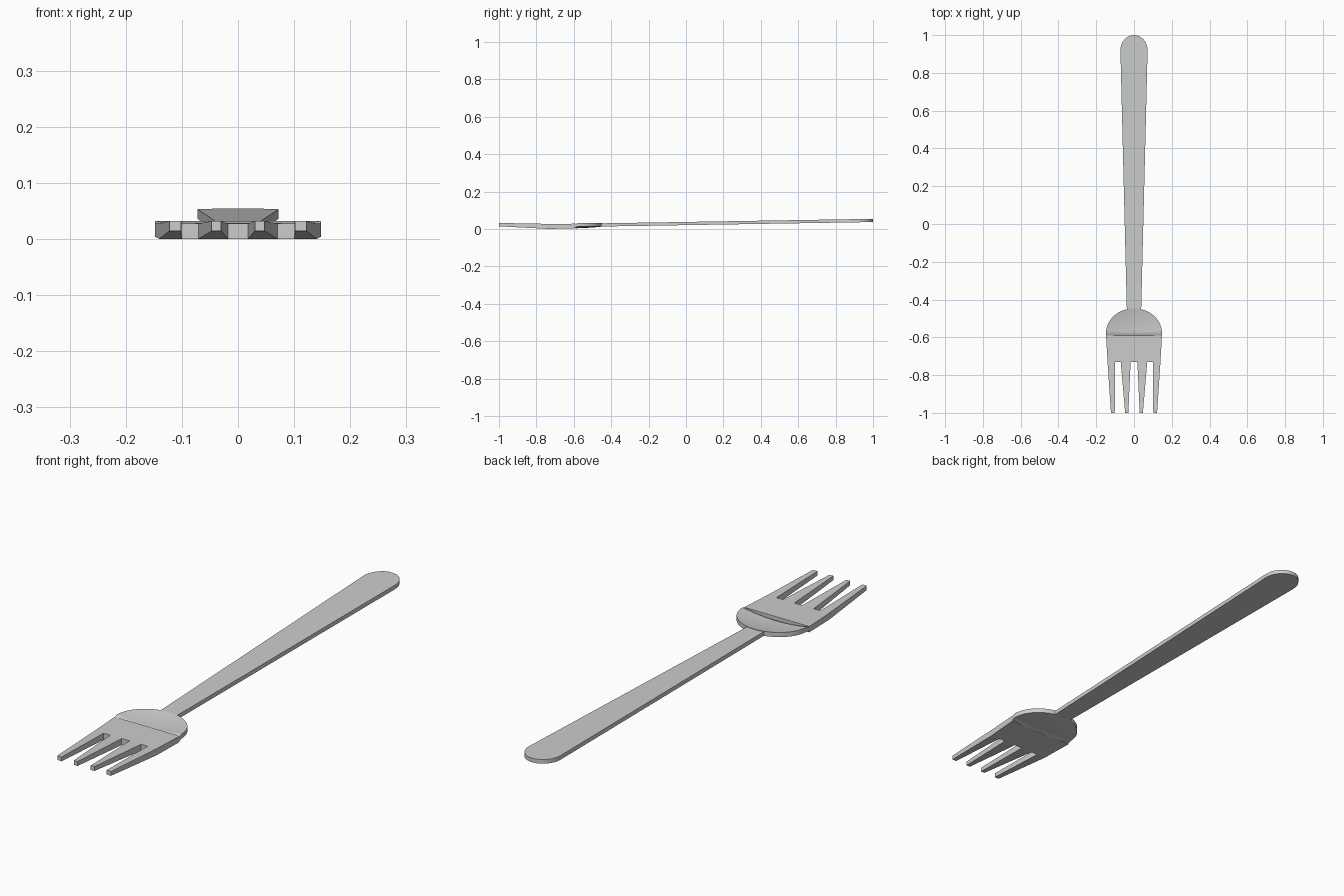
import bpy, bmesh, math

if "Cube" in bpy.data.objects:
    bpy.data.objects.remove(bpy.data.objects["Cube"])

steel = bpy.data.materials.new("light grey steel")
steel.diffuse_color = (0.6, 0.61, 0.6, 1)
steel.use_nodes = True
steel.node_tree.nodes["Principled BSDF"].inputs["Base Color"].default_value = steel.diffuse_color


def slab(name, polys, top, bottom, smooth=None):
    """Solid between two height functions over a set of flat polygons."""
    bm = bmesh.new()
    verts, use = {}, {}

    def pair(p):
        k = (round(p[0], 5), round(p[1], 5))
        if k not in verts:
            verts[k] = (bm.verts.new((*k, top(*k))), bm.verts.new((*k, bottom(*k))))
        return k

    for poly in polys:
        ks = [pair(p) for p in poly]
        bm.faces.new([verts[k][0] for k in ks])
        bm.faces.new([verts[k][1] for k in reversed(ks)])
        for a, b in zip(ks, ks[1:] + ks[:1]):
            e = frozenset((a, b))
            use[e] = None if e in use else (a, b)
    for e in use.values():          # side walls on the open border only
        if e:
            a, b = verts[e[0]], verts[e[1]]
            bm.faces.new((a[0], a[1], b[1], b[0]))
    bmesh.ops.recalc_face_normals(bm, faces=bm.faces)
    me = bpy.data.meshes.new(name)
    bm.to_mesh(me)
    bm.free()
    me.materials.append(steel)
    ob = bpy.data.objects.new(name, me)
    bpy.context.collection.objects.link(ob)
    if smooth:
        bpy.ops.object.select_all(action='DESELECT')
        ob.select_set(True)
        bpy.context.view_layer.objects.active = ob
        bpy.ops.object.shade_smooth_by_angle(angle=math.radians(smooth))
    return ob


def ramp(points):
    """Piecewise linear height along y."""
    def f(x, y):
        for (y0, z0), (y1, z1) in zip(points, points[1:]):
            if y <= y1 + 1e-6:
                return z0 + (z1 - z0) * (y - y0) / (y1 - y0)
        return points[-1][1]
    return f


# handle: widening bar with a rounded end
n = 16
outline = [(-0.038, -0.455), (0.038, -0.455)]
outline += [(0.072 * math.cos(math.pi * i / n), 0.92 + 0.08 * math.sin(math.pi * i / n))
            for i in range(n + 1)]
slab("handle", [outline], ramp([(-0.455, 0.030), (1, 0.054)]),
     ramp([(-0.455, 0.013), (1, 0.037)]))

# tine plate with four tapering tines
root = [-0.14, -0.10, -0.07, -0.018, 0.018, 0.07, 0.10, 0.14]
tip = [-0.122, -0.102, -0.047, -0.030, 0.030, 0.047, 0.102, 0.122]
Y0, Y1, Y2 = -0.59, -0.73, -1.0
S = 0.148 / 0.14
polys = []
for i in range(7):
    a, b = root[i], root[i + 1]
    polys.append([(a, Y1), (b, Y1), (b * S, Y0), (a * S, Y0)])
    if i % 2 == 0:
        polys.append([(tip[i], Y2), (tip[i + 1], Y2), (b, Y1), (a, Y1)])
slab("tines", polys, ramp([(Y2, 0.032), (Y1, 0.027), (Y0, 0.028)]),
     ramp([(Y2, 0.014), (Y1, 0.0), (Y0, 0.004)]))

# dished half-round shoulder between plate and handle
R, RY, CY, rings, segs = 0.148, 0.13, -0.577, 8, 28


def pt(r, s):
    t = math.pi * s / segs
    return (R * r / rings * math.cos(t), CY + RY * r / rings * math.sin(t))


polys = []
for s in range(segs):
    polys.append([pt(0, 0), pt(1, s), pt(1, s + 1)])
    for r in range(1, rings):
        polys.append([pt(r, s), pt(r + 1, s), pt(r + 1, s + 1), pt(r, s + 1)])
xs = [R * i / rings for i in range(-rings, rings + 1)]
for a, b in zip(xs, xs[1:]):        # narrow step down to the plate
    polys.append([(a, Y0), (b, Y0), (b, CY), (a, CY)])


def dish(rim, depth, drop):
    def f(x, y):
        d = min(1, (x / R) ** 2 + (max(0, y - CY) / RY) ** 2)
        return rim - depth * (1 - d) - (drop if y < CY - 0.001 else 0)
    return f


slab("shoulder", polys, dish(0.032, 0.014, 0.006), dish(0.013, 0.008, 0.004), 50)
